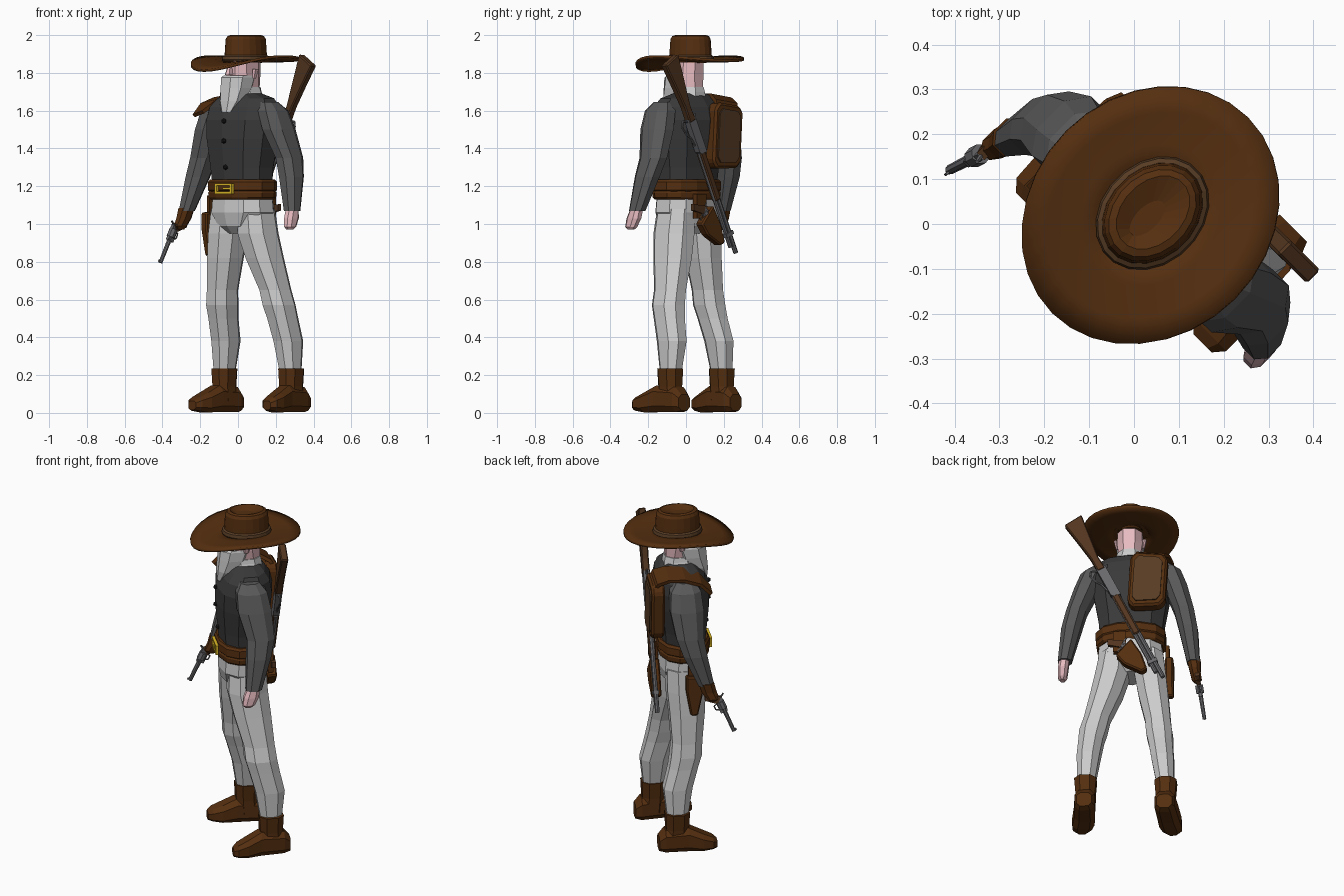
import bpy, bmesh, math
from mathutils import Matrix, Vector

# The figure is modelled facing -y, then turned to its three-quarter stance
TURN = Matrix.Rotation(math.radians(-45), 4, 'Z')

def mat(name, r, g, b):
    m = bpy.data.materials.new(name)
    m.diffuse_color = (r, g, b, 1)
    return m

LEATHER = mat("leather", .09, .028, .005)
TAN = mat("tan_leather", .095, .045, .018)
WOOD = mat("wood", .085, .036, .014)
SKIN = mat("skin", .8, .5, .53)
VEST = mat("vest", .042, .042, .042)
SLEEVE = mat("sleeve", .1, .1, .1)
CLOTH = mat("trousers", .62, .62, .62)
BEARD = mat("beard", .58, .58, .58)
STEEL = mat("steel", .14, .14, .15)
BLACK = mat("black", .01, .01, .01)
GOLD = mat("gold", .75, .5, .02)

def finish(name, bm, material, smooth=False):
    bmesh.ops.recalc_face_normals(bm, faces=bm.faces)
    bm.transform(TURN)
    me = bpy.data.meshes.new(name)
    bm.to_mesh(me)
    bm.free()
    ob = bpy.data.objects.new(name, me)
    bpy.context.collection.objects.link(ob)
    me.materials.append(material)
    for p in me.polygons:
        p.use_smooth = smooth
    return ob

def loft(name, rings, material, n=8, e=.85, axis='z'):
    """Skin of rings (x, y, z, r1, r2); axis is the ring normal."""
    bm = bmesh.new()
    rows = []
    for x, y, z, a, b in rings:
        row = []
        for i in range(n):
            t = 2 * math.pi * (i + .5) / n
            c, s = math.cos(t), math.sin(t)
            p = a * math.copysign(abs(c) ** e, c)
            q = b * math.copysign(abs(s) ** e, s)
            row.append(bm.verts.new((x + p, y + q, z) if axis == 'z' else (x + p, y, z + q)))
        rows.append(row)
    for r0, r1 in zip(rows, rows[1:]):
        for i in range(n):
            j = (i + 1) % n
            bm.faces.new((r0[i], r0[j], r1[j], r1[i]))
    bm.faces.new(rows[0])
    bm.faces.new(rows[-1])
    return finish(name, bm, material)

def rod(name, a, b, r1, r2, material, n=8):
    a, b = Vector(a), Vector(b)
    d = b - a
    bm = bmesh.new()
    bmesh.ops.create_cone(bm, cap_ends=True, segments=n, radius1=r1, radius2=r2, depth=d.length)
    bm.transform(Matrix.Translation((a + b) / 2) @ d.to_track_quat('Z', 'Y').to_matrix().to_4x4())
    return finish(name, bm, material)

def plate(name, profile, thick, origin, ax, ay, material, bevel=0):
    """Flat outline in the plane (ax, ay), extruded evenly to both sides."""
    ax, ay = Vector(ax).normalized(), Vector(ay).normalized()
    o, nrm = Vector(origin), ax.cross(ay)
    bm = bmesh.new()
    f = bm.faces.new([bm.verts.new(o + ax * p + ay * q - nrm * thick / 2) for p, q in profile])
    ext = bmesh.ops.extrude_face_region(bm, geom=[f])
    bmesh.ops.translate(bm, vec=nrm * thick, verts=[v for v in ext["geom"] if isinstance(v, bmesh.types.BMVert)])
    if bevel:
        bmesh.ops.bevel(bm, geom=bm.edges[:], offset=bevel, segments=1, affect='EDGES')
    return finish(name, bm, material)

def rect(x0, x1, y0, y1):
    return [(x0, y0), (x1, y0), (x1, y1), (x0, y1)]

# Boots
for side, u, v, du in (("left", .258, .14, .035), ("right", -.185, .083, -.02)):
    loft(side + "_boot_shaft", [(u, v + .01, .05, .058, .075), (u, v, .14, .058, .068), (u, v, .235, .066, .073)], LEATHER)
    loft(side + "_boot_foot", [(u, v + .105, .055, .045, .045), (u, v + .07, .07, .06, .07),
         (u + du * .3, v - .06, .075, .062, .075), (u + du * .7, v - .14, .055, .066, .055),
         (u + du, v - .195, .047, .056, .038), (u + du * 1.1, v - .22, .04, .03, .025)], LEATHER, axis='y', e=.7)

# Legs and pelvis
loft("left_leg", [(.105, .03, 1.08, .088, .11), (.12, .03, .95, .098, .118), (.15, .05, .82, .092, .11),
     (.2, .08, .65, .076, .092), (.22, .088, .57, .08, .094), (.23, .105, .5, .073, .09),
     (.242, .135, .38, .068, .087), (.255, .14, .2, .05, .06)], CLOTH)
loft("right_leg", [(-.085, .025, 1.08, .088, .11), (-.095, .02, .95, .093, .115), (-.112, .018, .82, .088, .105),
     (-.138, .022, .65, .075, .09), (-.146, .028, .57, .078, .092), (-.154, .045, .5, .071, .087),
     (-.168, .078, .38, .066, .086), (-.185, .083, .2, .05, .06)], CLOTH)
loft("pelvis", [(.015, .02, .95, .05, .08), (.015, .02, .99, .13, .12), (.015, .02, 1.06, .188, .137),
     (.015, .02, 1.17, .178, .13)], CLOTH, n=10)

# Vest with broad shoulders, buttons, belts and buckle
loft("vest", [(.012, .02, 1.17, .178, .125), (.01, .02, 1.3, .19, .138), (.01, .025, 1.45, .217, .157),
     (.012, .03, 1.55, .228, .16), (.012, .035, 1.62, .222, .14), (.015, .04, 1.665, .185, .105),
     (.015, .04, 1.69, .1, .075)], VEST, n=10)
for z, v in ((1.545, -.13), (1.44, -.131), (1.3, -.118)):
    bm = bmesh.new()
    bmesh.ops.create_icosphere(bm, subdivisions=1, radius=.015, matrix=Matrix.Translation((.025, v, z)))
    finish("vest_button", bm, BLACK)
loft("waist_belt", [(.015, .018, 1.17, .19, .138), (.015, .018, 1.18, .2, .148), (.015, .018, 1.222, .2, .148),
     (.015, .018, 1.235, .19, .138)], LEATHER, n=12)
loft("gun_belt", [(.015, .018, 1.13, .185, .135), (.015, .018, 1.14, .196, .143), (.015, .018, 1.165, .198, .146),
     (.015, .018, 1.18, .19, .138)], LEATHER, n=12)
for r in (rect(-.065, .065, .016, .028), rect(-.065, .065, -.028, -.016),
          rect(-.065, -.05, -.016, .016), rect(.05, .065, -.016, .016), rect(-.005, .05, -.005, .005)):
    plate("belt_buckle", r, .016, (.03, -.134, 1.187), (1, 0, 0), (0, 0, 1), GOLD)

# Arms and hands
loft("left_sleeve", [(.2, .03, 1.645, .045, .055), (.228, .035, 1.6, .068, .09), (.262, .045, 1.5, .07, .1),
     (.315, .07, 1.35, .06, .082), (.345, .055, 1.25, .058, .072), (.385, .02, 1.07, .04, .047)], SLEEVE)
loft("right_sleeve", [(-.175, .035, 1.645, .045, .055), (-.203, .04, 1.6, .068, .09), (-.238, .04, 1.5, .07, .1),
     (-.285, .03, 1.35, .06, .082), (-.305, .005, 1.25, .056, .072), (-.328, -.055, 1.07, .038, .047)], SLEEVE)
loft("left_hand", [(.387, .02, 1.085, .03, .036), (.395, .005, 1.03, .03, .045), (.4, -.01, .985, .026, .036),
     (.4, -.012, .97, .014, .02)], SKIN)
loft("right_glove", [(-.33, -.055, 1.085, .04, .046), (-.335, -.07, 1.03, .032, .045), (-.342, -.09, .99, .03, .04),
     (-.342, -.09, .97, .016, .022)], LEATHER)

# Head, ears, nose, full beard and collar-length hair
loft("head", [(.018, .045, 1.68, .06, .075), (.018, .035, 1.73, .068, .085), (.018, .022, 1.78, .075, .1),
     (.018, .022, 1.87, .074, .103)], SKIN)
loft("nose", [(.018, -.085, 1.79, .018, .028), (.018, -.08, 1.84, .01, .01)], SKIN, n=6)
for s in (-1, 1):
    loft("ear", [(.018 + s * .072, .03, 1.77, .008, .014), (.018 + s * .08, .035, 1.82, .012, .022)], SKIN, n=6)
loft("beard", [(.02, -.1, 1.59, .035, .025), (.018, -.065, 1.65, .068, .06), (.018, -.03, 1.72, .078, .09),
     (.018, -.015, 1.775, .08, .1), (.018, -.01, 1.785, .077, .09)], BEARD)
loft("neck_hair", [(.018, .035, 1.65, .1, .1), (.018, .04, 1.7, .078, .09), (.018, .04, 1.725, .072, .084)], BEARD)

# Hat: dished crown, band, and a brim that dips in front and lifts at the sides
loft("hat_crown", [(.012, .046, 1.855, .1, .128), (.012, .046, 1.92, .097, .124), (.012, .046, 1.978, .093, .12),
     (.012, .046, 1.995, .084, .11), (.012, .048, 2.0, .068, .094), (.012, .03, 1.982, .025, .05)], LEATHER, n=20, e=1)
loft("hat_band", [(.012, .046, 1.862, .108, .136), (.012, .046, 1.87, .112, .14), (.012, .046, 1.888, .108, .136),
     (.012, .046, 1.895, .096, .124)], TAN, n=20, e=1)
bm = bmesh.new()
N = 32
rows = []
for k in (.3, .55, .8, 1):
    row = []
    for i in range(N):
        t = 2 * math.pi * i / N
        c, s = math.cos(t), math.sin(t)
        lift = .026 * c * c + (-.048 * s * s if s < 0 else .004 * s)
        row.append(bm.verts.new((.012 + .265 * k * c, .04 + .308 * k * s, 1.86 + lift * k * k)))
    rows.append(row)
for r0, r1 in zip(rows, rows[1:]):
    for i in range(N):
        bm.faces.new((r0[i], r0[(i + 1) % N], r1[(i + 1) % N], r1[i]))
brim = finish("hat_brim", bm, LEATHER, smooth=True)
sol = brim.modifiers.new("thickness", 'SOLIDIFY')
sol.thickness, sol.offset = .014, 0

# Back bag, its lighter panel, and the strap over the right shoulder
OUT = [(-.11, -.13), (-.08, -.165), (.07, -.175), (.1, -.14), (.1, .14), (.07, .175), (-.08, .165), (-.11, .13)]
plate("bag", OUT, .075, (-.09, .19, 1.465), (1, 0, .06), (-.06, 0, 1), LEATHER, .012)
plate("bag_panel", [(p * .75, q * .82) for p, q in OUT], .01, (-.09, .23, 1.465), (1, 0, .06), (-.06, 0, 1), TAN)
bm = bmesh.new()
path = [(.225, 1.6, -.02, -.17), (.195, 1.66, -.03, -.19), (.13, 1.69, -.06, -.21), (.04, 1.69, -.09, -.225),
        (-.05, 1.66, -.11, -.23), (-.11, 1.6, -.16, -.23)]
edge = [(bm.verts.new((a, v, z)), bm.verts.new((b, v, z - .02))) for v, z, a, b in path]
for p, q in zip(edge, edge[1:]):
    bm.faces.new((p[0], p[1], q[1], q[0]))
strap = finish("bag_strap", bm, LEATHER)
strap.modifiers.new("thickness", 'SOLIDIFY').thickness = .02

# Slung rifle: t runs from butt to muzzle, w towards the underside
O = Vector((.315, .2, 1.88))
D = Vector((-.428, -.006, -.904)).normalized()
S = Vector((.904, 0, -.428)).normalized()
def at(t, w): return O + D * t + S * w
plate("rifle_stock", [(0, -.045), (.015, .067), (.15, .047), (.28, .03), (.37, .03), (.37, -.018), (.29, -.012)],
      .042, O, D, S, WOOD, .006)
plate("rifle_receiver", [(.35, -.022), (.35, .032), (.54, .03), (.56, .015), (.56, -.022)], .036, O, D, S, STEEL)
loop = [(.36, .03), (.345, .062), (.37, .078), (.42, .065), (.45, .045), (.5, .032)]
for a, b in zip(loop, loop[1:]):
    rod("rifle_lever", at(*a), at(*b), .006, .006, STEEL, 6)
rod("rifle_hammer", at(.37, -.015), at(.345, -.04), .008, .005, STEEL, 6)
plate("rifle_forend", rect(.55, .83, -.012, .026), .038, O, D, S, WOOD, .006)
rod("rifle_barrel", at(.5, -.005), at(1.145, -.005), .014, .013, STEEL)
rod("rifle_magazine", at(.55, .018), at(1.1, .018), .012, .012, STEEL)
plate("rifle_band", rect(1.02, 1.04, -.022, .034), .032, O, D, S, STEEL)

def revolver(name, hand, muzzle, top):
    """Revolver from grip to muzzle; top points to the sight side."""
    h, m, up = Vector(hand), Vector(muzzle), Vector(top).normalized()
    d = (m - h).normalized()
    up = (up - d * up.dot(d)).normalized()
    rod(name + "_barrel", h + d * .05, m, .013, .011, STEEL)
    rod(name + "_cylinder", h + d * .015, h + d * .06, .023, .023, STEEL)
    plate(name + "_frame", rect(-.01, .08, -.025, .018), .018, h, d, up, STEEL)
    plate(name + "_grip", [(-.01, .015), (.02, -.02), (-.03, -.075), (-.06, -.06)], .024, h, d, up, WOOD)
    rod(name + "_hammer", h - d * .005 + up * .01, h - d * .02 + up * .035, .006, .005, STEEL, 6)
    guard = [(.02, -.02), (.025, -.042), (.05, -.042), (.06, -.02)]
    for a, b in zip(guard, guard[1:]):
        rod(name + "_guard", h + d * a[0] + up * a[1], h + d * b[0] + up * b[1], .004, .004, STEEL, 6)
    plate(name + "_sight", rect(-.012, 0, .008, .018), .005, m, d, up, STEEL)

revolver("drawn_revolver", (-.35, -.125, .985), (-.376, -.205, .795), (0, -1, 0))
revolver("holstered_revolver", (.05, .18, 1.08), (-.03, .18, .93), (-1, 0, .3))

# Holsters: empty one on the right hip, loaded one behind
plate("hip_holster", [(-.06, 1.06), (.035, 1.07), (.035, .98), (.01, .83), (-.03, .83), (-.06, .97)],
      .045, (-.198, 0, 0), (0, 1, 0), (0, 0, 1), LEATHER, .008)
plate("hip_holster_loop", rect(-.035, .02, 1.04, 1.15), .02, (-.188, 0, 0), (0, 1, 0), (0, 0, 1), LEATHER)
plate("back_holster", [(.0, 1.1), (.085, 1.0), (.04, .94), (-.06, .885), (-.09, .905), (-.06, 1.0)],
      .055, (0, .18, 0), (1, 0, 0), (0, 0, 1), LEATHER, .008)
plate("back_holster_loop", rect(.03, .1, 1.03, 1.16), .03, (0, .168, 0), (1, 0, 0), (0, 0, 1), LEATHER)
